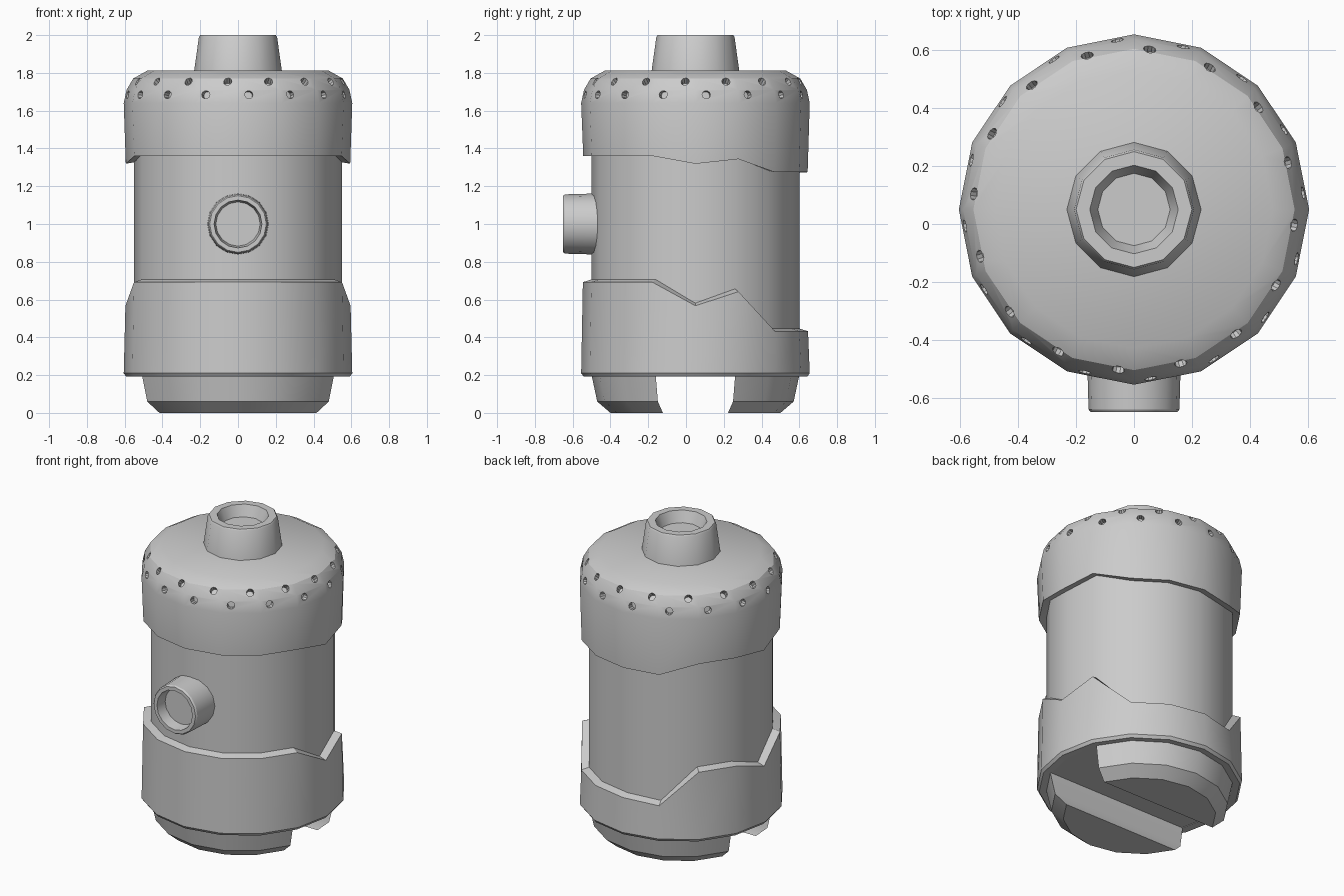
import bpy, bmesh, math
from mathutils import Matrix, Vector

if "Cube" in bpy.data.objects:
    bpy.data.objects.remove(bpy.data.objects["Cube"])

CY = 0.05          # the canister axis sits slightly behind the origin
AXIS = Matrix.Translation((0, CY, 0))
# jagged rim height at each of the 16 corners, counter-clockwise from +x
JAG = [.575, .65, .44, .44, .44, .43, .65, .65, .575, .70, .70, .70, .70, .70, .70, .70]


def finish(name, bm, smooth=30):
    bmesh.ops.recalc_face_normals(bm, faces=bm.faces)
    me = bpy.data.meshes.new(name)
    bm.to_mesh(me)
    bm.free()
    ob = bpy.data.objects.new(name, me)
    bpy.context.collection.objects.link(ob)
    if smooth:
        shade(ob, smooth)
    return ob


def shade(ob, angle=30):
    bpy.ops.object.select_all(action='DESELECT')
    ob.select_set(True)
    bpy.context.view_layer.objects.active = ob
    bpy.ops.object.shade_smooth_by_angle(angle=math.radians(angle))


def lathe(name, profile, n=16, matrix=AXIS, angles=None, caps=True, ring=False):
    """Revolve (radius, z) points; z may be a function of the corner index."""
    bm = bmesh.new()
    part = angles is not None
    angles = angles or [2 * math.pi * i / n for i in range(n)]
    rows = []
    for r, z in profile:
        rows.append([bm.verts.new(matrix @ Vector((r * math.cos(a), r * math.sin(a),
                     z(i) if callable(z) else z))) for i, a in enumerate(angles)])
    m = len(angles)
    pairs = list(zip(rows, rows[1:])) + ([(rows[-1], rows[0])] if ring else [])
    for lo, hi in pairs:
        for i in range(m):          # the last step also closes partial sweeps
            j = (i + 1) % m
            bm.faces.new((lo[i], lo[j], hi[j], hi[i]))
    if caps and not ring:
        bm.faces.new(rows[0])
        bm.faces.new(rows[-1])
    return finish(name, bm, 30 if not part else 25)


# main cylinder
lathe("body", [(.55, .2), (.55, 1.46)])

# two feet with a slot running between them
for name, start in (("rear_foot", 22.5), ("front_foot", 202.5)):
    lathe(name, [(.45, 0), (.52, .06), (.55, .2)],
          angles=[math.radians(start + 22.5 * k) for k in range(7)])

# lower band with a jagged top edge
lathe("lower_band", [(.545, .197), (.592, .192), (.605, .21),
                     (.596, lambda i: JAG[i] - .008),
                     (.545, lambda i: JAG[i] + .008)], ring=True)


# cap with a shallower version of the same jagged edge
def cap_edge(i):
    return 1.36 - (.70 - JAG[i]) * .33


cap = lathe("cap", [(.54, 1.45), (.54, lambda i: cap_edge(i) + .01), (.594, cap_edge),
                    (.605, 1.64), (.59, 1.71), (.555, 1.77), (.48, 1.812)])

# two staggered rows of vent holes cut into the cap shoulder
bm = bmesh.new()
for offset, radius, z, tilt in ((-5.6, .562, 1.76, 45), (5.6, .592, 1.685, 8)):
    for k in range(16):
        turn = Matrix.Rotation(math.radians(-90 + offset + 22.5 * k), 4, 'Z')
        place = (AXIS @ turn @ Matrix.Translation((radius, 0, z))
                 @ Matrix.Rotation(math.radians(90 - tilt), 4, 'Y'))
        bmesh.ops.create_cone(bm, cap_ends=True, segments=10, radius1=.022,
                              radius2=.022, depth=.085, matrix=place)
cutter = finish("vent_cutter", bm, None)
cutter.hide_render = True
mod = cap.modifiers.new("vents", 'BOOLEAN')
mod.operation = 'DIFFERENCE'
mod.solver = 'EXACT'
mod.object = cutter
bpy.context.view_layer.objects.active = cap
bpy.ops.object.modifier_apply(modifier=mod.name)
bpy.data.objects.remove(cutter)
shade(cap)

# top nozzle with a recessed opening
lathe("top_nozzle", [(.235, 1.79), (.207, 1.99), (.2, 2.0), (.153, 2.0),
                     (.125, 1.93)], n=12)

# front port with a recessed opening, pointing along -y
port = Matrix.Translation((0, 0, 1.0)) @ Matrix.Rotation(math.pi / 2, 4, 'X')
lathe("front_port", [(.162, .46), (.157, .64), (.15, .65), (.127, .65),
                     (.117, .58)], n=16, matrix=port)
